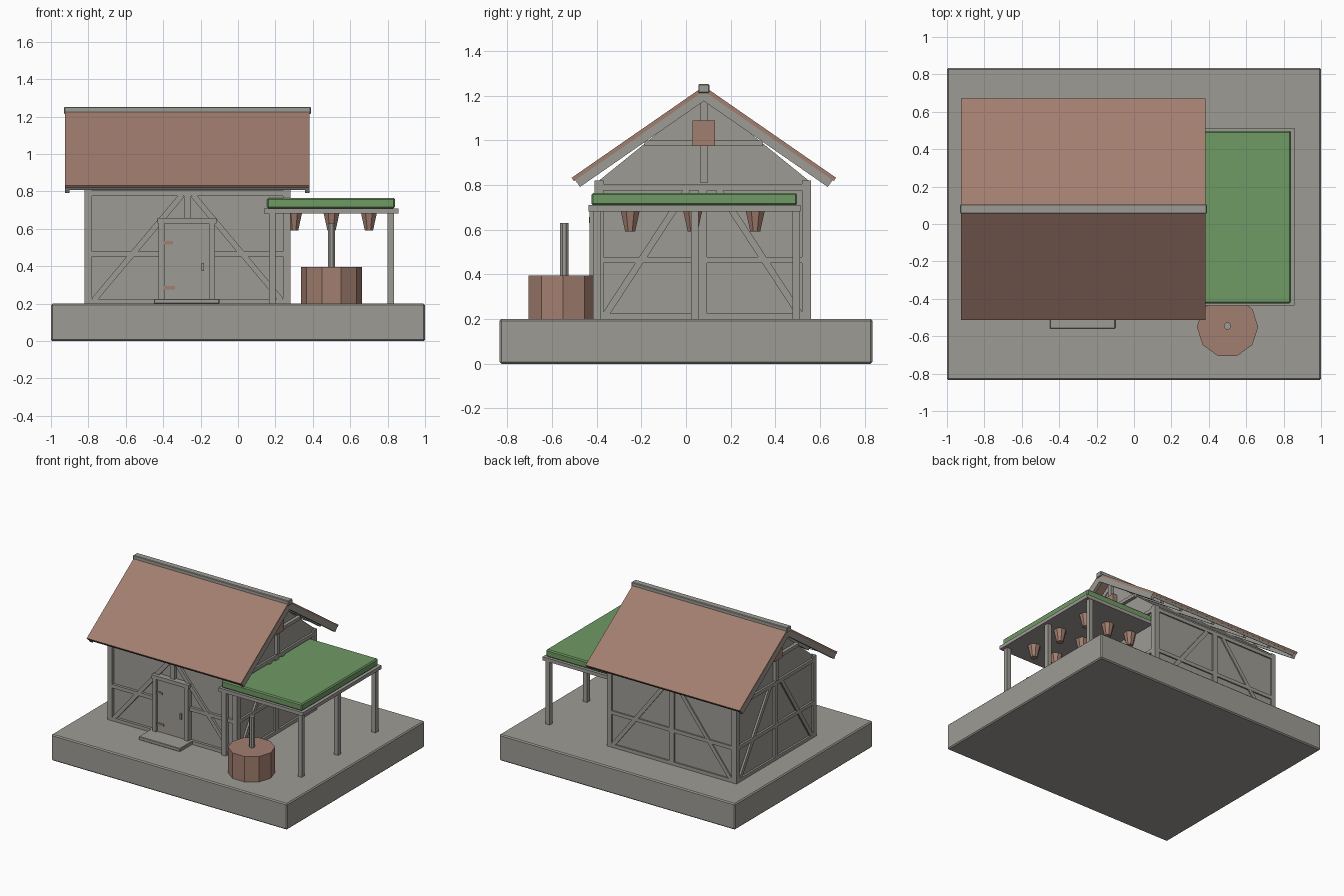
import bpy, bmesh, math
from mathutils import Vector, Matrix

cube = bpy.data.objects.get("Cube")
if cube:
    bpy.data.objects.remove(cube)


def material(name, rgb):
    m = bpy.data.materials.new(name)
    m.use_nodes = True
    m.diffuse_color = (*rgb, 1)
    m.node_tree.nodes["Principled BSDF"].inputs["Base Color"].default_value = (*rgb, 1)
    return m


GREY = material("weathered grey", (0.34, 0.33, 0.30))
BROWN = material("clay brown", (0.36, 0.21, 0.16))
GREEN = material("canopy green", (0.16, 0.32, 0.13))
MID = 0.08            # y of the ridge
WALL_X = (-0.82, 0.28)
WALL_Y = (-0.41, 0.56)


def finish(name, bm, mat, bevel=0):
    bmesh.ops.recalc_face_normals(bm, faces=bm.faces)
    mesh = bpy.data.meshes.new(name)
    bm.to_mesh(mesh)
    bm.free()
    mesh.materials.append(mat)
    ob = bpy.data.objects.new(name, mesh)
    bpy.context.collection.objects.link(ob)
    if bevel:
        mod = ob.modifiers.new("bevel", 'BEVEL')
        mod.width, mod.segments = bevel, 1
    return ob


def add_box(bm, lo, hi):
    lo, hi = Vector(lo), Vector(hi)
    mat = Matrix.Translation((lo + hi) / 2) @ Matrix.Diagonal((*(hi - lo), 1))
    bmesh.ops.create_cube(bm, size=1, matrix=mat)


def box(name, lo, hi, mat=GREY, bevel=0):
    bm = bmesh.new()
    add_box(bm, lo, hi)
    return finish(name, bm, mat, bevel)


def add_beam(bm, a, b, width, depth, out):
    """Beam from a to b; depth is centred along the direction out."""
    a, b, out = Vector(a), Vector(b), Vector(out)
    axis = (b - a).normalized()
    side = axis.cross(out).normalized()
    rot = Matrix((axis, side, out)).transposed().to_4x4()
    size = Matrix.Diagonal(((b - a).length, width, depth, 1))
    bmesh.ops.create_cube(bm, size=1, matrix=Matrix.Translation((a + b) / 2) @ rot @ size)


def prism(name, sides, r_low, r_high, centre, z0, z1, mat, turn=0):
    bm = bmesh.new()
    place = Matrix.Translation((*centre, (z0 + z1) / 2)) @ Matrix.Rotation(turn, 4, 'Z')
    bmesh.ops.create_cone(bm, cap_ends=True, segments=sides, radius1=r_low,
                          radius2=r_high, depth=z1 - z0, matrix=place)
    return finish(name, bm, mat)


# Ground slab
box("ground_slab", (-1, -0.835, 0), (1, 0.835, 0.2), bevel=0.008)

# House body with gables
bm = bmesh.new()
profile = [(-0.47, 0.2), (0.47, 0.2), (0.47, 0.82), (0, 1.2), (-0.47, 0.82)]
face = bm.faces.new([bm.verts.new((WALL_X[0] + 0.015, MID + y, z)) for y, z in profile])
ext = bmesh.ops.extrude_face_region(bm, geom=[face])
verts = [v for v in ext["geom"] if isinstance(v, bmesh.types.BMVert)]
bmesh.ops.translate(bm, verts=verts, vec=(WALL_X[1] - WALL_X[0] - 0.03, 0, 0))
finish("house_walls", bm, GREY)


# Timber framing: middle post, rails and two braces on each wall
def timber_wall(name, start, along, out, length, post, split_rail=None):
    start, along, out = Vector(start), Vector(along), Vector(out)

    def at(u, z):
        return start + along * u + Vector((0, 0, z)) - out * 0.01

    bm = bmesh.new()
    for z in (0.212, 0.465, 0.79):
        if split_rail and z < 0.7:
            spans = [(0, split_rail[0]), (split_rail[1], length)]
        else:
            spans = [(0, length)]
        for u0, u1 in spans:
            add_beam(bm, at(u0, z), at(u1, z), 0.028, 0.02, out)
    low = 0.64 if split_rail else 0.2
    add_beam(bm, at(post, low), at(post, 0.8), 0.04, 0.02, out)
    for foot, head in ((0.05, post - 0.07), (length - 0.05, post + 0.07)):
        p, q = at(foot, 0.22), at(head, 0.78)
        if split_rail:
            # braces meet the lintel beside the door
            q = at(post + (0.03 if head > post else -0.03), 0.78)
        add_beam(bm, p, q, 0.03, 0.018, out)
    finish(name, bm, GREY)


LX, LY = WALL_X[1] - WALL_X[0], WALL_Y[1] - WALL_Y[0]
timber_wall("front_timbers", (WALL_X[0], WALL_Y[0], 0), (1, 0, 0), (0, -1, 0), LX, 0.55, (0.4, 0.69))
timber_wall("back_timbers", (WALL_X[0], WALL_Y[1], 0), (1, 0, 0), (0, 1, 0), LX, 0.55)
timber_wall("left_timbers", (WALL_X[1], WALL_Y[0], 0), (0, 1, 0), (1, 0, 0), LY, LY / 2)
timber_wall("right_timbers", (WALL_X[0], WALL_Y[0], 0), (0, 1, 0), (-1, 0, 0), LY, LY / 2)

bm = bmesh.new()
for x in (WALL_X[0], WALL_X[1] - 0.04):
    for y in (WALL_Y[0], WALL_Y[1] - 0.04):
        add_box(bm, (x, y, 0.2), (x + 0.04, y + 0.04, 0.82))
finish("corner_posts", bm, GREY)

# Gable trim and attic hatches
for side, x, s in (("left", WALL_X[1], 1), ("right", WALL_X[0], -1)):
    def span(d0, d1):
        return sorted((x + s * d0, x + s * d1))
    x0, x1 = span(-0.02, 0.01)
    box(side + "_collar_beam", (x0, MID - 0.265, 0.975), (x1, MID + 0.265, 1.0))
    box(side + "_king_post", (x0, MID - 0.016, 0.81), (x1, MID + 0.016, 1.19))
    x0, x1 = span(-0.02, 0.02)
    box(side + "_attic_hatch", (x0, MID - 0.05, 0.975), (x1, MID + 0.05, 1.09), BROWN)

# Roof slopes with barge boards, rafters and eave purlins
RX = (-0.925, 0.382)
for side, s in (("front", -1), ("back", 1)):
    top, eave = Vector((0, MID, 1.243)), Vector((0, MID + s * 0.592, 0.833))
    run = (eave - top).normalized()
    out = Vector((0, -s * run.z, abs(run.y)))

    def on(x, t, drop):
        return top.lerp(eave, t) - out * drop + Vector((x, 0, 0))

    bm = bmesh.new()
    add_beam(bm, on(sum(RX) / 2, 0, 0.009), on(sum(RX) / 2, 1, 0.009), RX[1] - RX[0], 0.018, out)
    finish(side + "_roof_panel", bm, BROWN)
    bm = bmesh.new()
    for x in (RX[0] + 0.012, RX[1] - 0.012):
        add_beam(bm, on(x, 0.01, 0.034), on(x, 0.99, 0.034), 0.024, 0.042, out)
    finish(side + "_barge_boards", bm, GREY)
    bm = bmesh.new()
    for x in (-0.71, -0.49, -0.2, 0.09, 0.26):
        add_beam(bm, on(x, 0.03, 0.034), on(x, 0.95, 0.034), 0.024, 0.034, out)
    add_beam(bm, on(RX[0], 0.975, 0.026), on(RX[1], 0.975, 0.026), 0.022, 0.022, out)
    finish(side + "_rafters", bm, GREY)
box("ridge_beam", (-0.93, MID - 0.025, 1.213), (0.39, MID + 0.025, 1.252), bevel=0.004)

# Door, frame, step and fittings
box("door_step", (-0.45, -0.56, 0.2), (-0.1, -0.4, 0.226), bevel=0.003)
box("door_leaf", (-0.395, -0.416, 0.226), (-0.155, -0.39, 0.63))
for name, x in (("right", -0.425), ("left", -0.155)):
    box(name + "_door_jamb", (x, -0.43, 0.226), (x + 0.032, -0.39, 0.63))
box("door_lintel", (-0.43, -0.435, 0.63), (-0.115, -0.39, 0.658))
for name, z, length in (("upper", 0.525, 0.045), ("lower", 0.285, 0.055)):
    box(name + "_hinge", (-0.393, -0.422, z - 0.009), (-0.393 + length, -0.41, z + 0.009), BROWN)
box("door_handle", (-0.195, -0.428, 0.375), (-0.183, -0.41, 0.418))

# Canopy with posts and hanging pots
box("canopy_frame", (0.14, -0.437, 0.683), (0.857, 0.513, 0.71))
box("canopy_cover", (0.156, -0.424, 0.71), (0.84, 0.498, 0.765), GREEN, 0.008)
for i, y in enumerate((-0.4, 0.04, 0.493)):
    box(f"canopy_post_{i}", (0.8, y - 0.017, 0.2), (0.833, y + 0.017, 0.69))
box("canopy_wall_post", (0.165, -0.433, 0.2), (0.2, -0.4, 0.69))
for x in (0.3, 0.5, 0.7):
    for y in (-0.25, 0.03, 0.31):
        prism("hanging_pot", 8, 0.024, 0.046, (x, y), 0.592, 0.685, BROWN, math.pi / 8)

# Barrel with a pole
prism("barrel", 10, 0.164, 0.164, (0.5, -0.55), 0.2, 0.395, BROWN, math.pi / 10)
prism("barrel_pole", 8, 0.02, 0.02, (0.5, -0.545), 0.39, 0.63, GREY, math.pi / 8)
